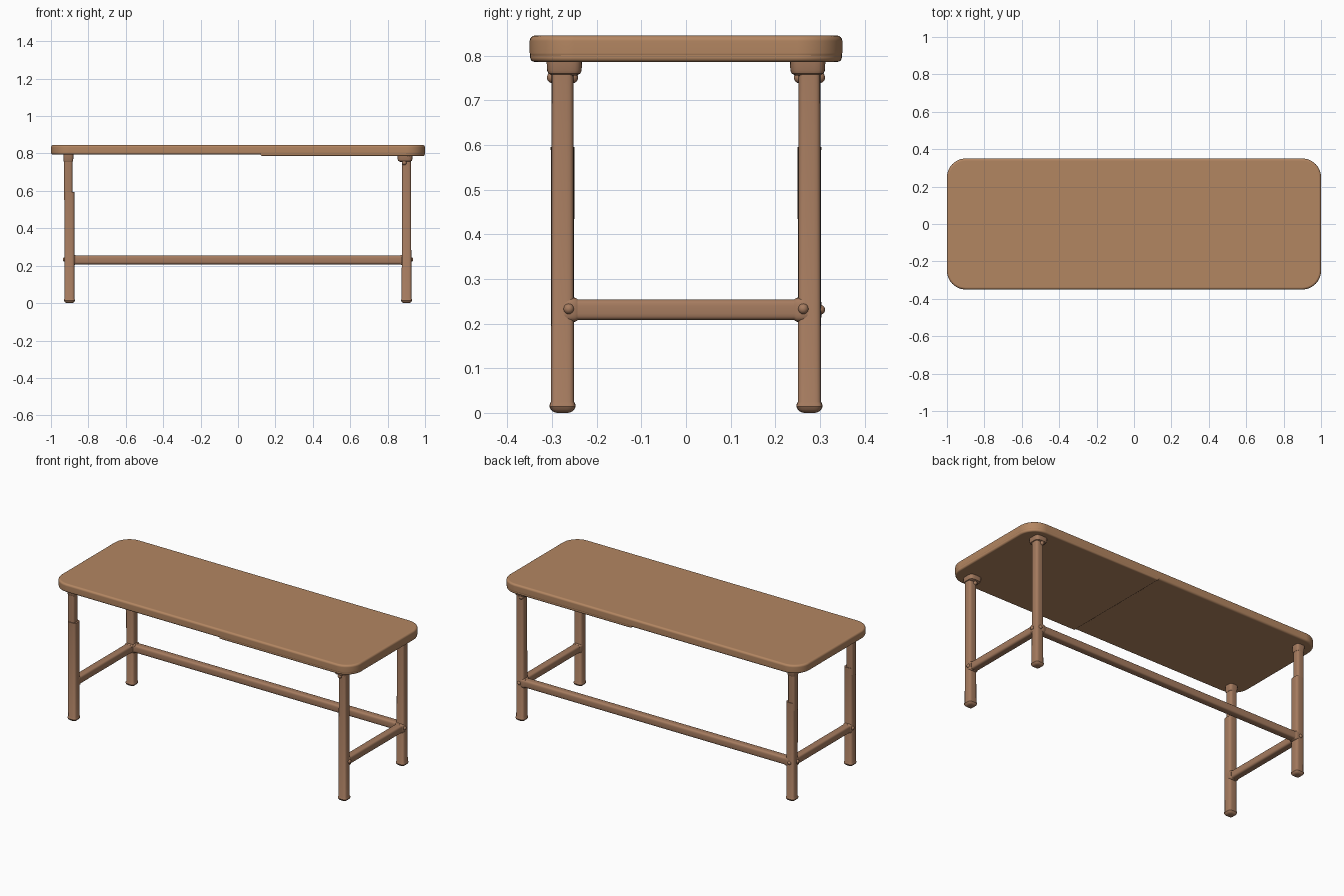
import bpy, bmesh, math
from mathutils import Vector

cube = bpy.data.objects.get("Cube")
if cube:
    bpy.data.objects.remove(cube)


def make_material(name, colour):
    mat = bpy.data.materials.new(name)
    mat.use_nodes = True
    mat.diffuse_color = colour
    mat.node_tree.nodes["Principled BSDF"].inputs["Base Color"].default_value = colour
    return mat


top_wood = make_material("light brown wood", (0.45, 0.237, 0.12, 1))
frame_wood = make_material("brown wood", (0.38, 0.20, 0.115, 1))


def add_object(name, bm, mat):
    bmesh.ops.recalc_face_normals(bm, faces=bm.faces)
    mesh = bpy.data.meshes.new(name)
    bm.to_mesh(mesh)
    bm.free()
    mesh.materials.append(mat)
    obj = bpy.data.objects.new(name, mesh)
    bpy.context.collection.objects.link(obj)
    bpy.ops.object.select_all(action='DESELECT')
    obj.select_set(True)
    bpy.context.view_layer.objects.active = obj
    bpy.ops.object.shade_smooth_by_angle(angle=math.radians(35))
    return obj


def slab(name, low, high, corner, edge, mat):
    """Board with rounded plan corners and softened rims."""
    bm = bmesh.new()
    bmesh.ops.create_cube(bm, size=1)
    for v in bm.verts:
        v.co = Vector([low[i] if v.co[i] < 0 else high[i] for i in range(3)])
    # Only the outer corners at the ends of the table are rounded
    upright = [e for e in bm.edges
               if abs(e.verts[0].co.z - e.verts[1].co.z) > 0.001
               and abs(e.verts[0].co.x) > 0.9]
    bmesh.ops.bevel(bm, geom=upright, offset=corner, segments=10,
                    affect='EDGES', profile=0.5)
    rims = [e for e in bm.edges
            if abs(e.verts[0].co.z - e.verts[1].co.z) < 0.001]
    bmesh.ops.bevel(bm, geom=rims, offset=edge, segments=4,
                    affect='EDGES', profile=0.5)
    obj = add_object(name, bm, mat)
    # Keep the broad faces flat while the rims stay smooth
    obj.modifiers.new("flat broad faces", 'WEIGHTED_NORMAL').keep_sharp = True


def soften(c):
    """Pull a circle coordinate out towards a rounded square."""
    return math.copysign(math.sqrt(abs(c)), c)


def post(name, start, direction, profile, sides=24):
    """Loft rounded squares from (distance, half width) pairs and cap the ends."""
    bm = bmesh.new()
    turn = Vector(direction).to_track_quat('Z', 'Y')
    rings = []
    for dist, half in profile:
        ring = []
        for i in range(sides):
            a = math.tau * (i + 0.5) / sides
            p = Vector((half * soften(math.cos(a)), half * soften(math.sin(a)), dist))
            ring.append(bm.verts.new(Vector(start) + turn @ p))
        rings.append(ring)
    for a, b in zip(rings, rings[1:]):
        for i in range(sides):
            j = (i + 1) % sides
            bm.faces.new((a[i], a[j], b[j], b[i]))
    bm.faces.new(rings[0])
    bm.faces.new(rings[-1])
    add_object(name, bm, frame_wood)


def knob(name, centre, radius):
    bm = bmesh.new()
    bmesh.ops.create_uvsphere(bm, u_segments=14, v_segments=8, radius=radius)
    bmesh.ops.translate(bm, verts=bm.verts, vec=centre)
    add_object(name, bm, frame_wood)


# Table top with a slightly thicker underside on one half
slab("table_top", (-1, -0.35, 0.794), (1, 0.35, 0.845), 0.1, 0.012, top_wood)
slab("underside_panel", (0.12, -0.349, 0.786), (0.999, 0.349, 0.825), 0.1, 0.01, top_wood)

LEG_X, LEG_Y, RAIL_Z = 0.901, 0.2765, 0.231
FOOT = [(0, 0.012), (0.002, 0.02), (0.007, 0.026), (0.014, 0.0295),
        (0.02, 0.0285), (0.025, 0.026)]
COLLAR = [(0, 0.026), (0.005, 0.036), (0.012, 0.039), (0.04, 0.04)]
SMALL_COLLAR = [(0, 0.023), (0.006, 0.026), (0.045, 0.027)]
SLEEVE = [(0, 0.026), (0.01, 0.0275), (0.024, 0.027), (0.03, 0.024)]

for sx, side in ((1, "left"), (-1, "right")):
    for sy, end in ((-1, "front"), (1, "back")):
        tag = f"{end}_{side}"
        x, y = sx * LEG_X, sy * LEG_Y
        if sx > 0:
            # Straight leg with a rounded foot and a wide collar with pegs
            post(f"{tag}_leg", (x, y, 0), (0, 0, 1), FOOT + [(0.795, 0.0242)])
            post(f"{tag}_collar", (x - 0.008, y - sy * 0.004, 0.755),
                 (0, 0, 1), COLLAR)
            for n, dy in enumerate((-0.022, 0.022)):
                knob(f"{tag}_collar_peg_{n}", (x - 0.012, y + dy, 0.751), 0.013)
        else:
            # Stepped leg, thinner on its inner side above the step
            post(f"{tag}_leg", (x, y, 0), (0, 0, 1), FOOT + [(0.595, 0.0265)])
            post(f"{tag}_leg_upper", (x - 0.007, y, 0.55), (0, 0, 1),
                 [(0, 0.0228), (0.25, 0.0228)])
            post(f"{tag}_collar", (x - 0.006, y, 0.755), (0, 0, 1), SMALL_COLLAR)
        # Sleeve and peg for the end rail
        post(f"{tag}_end_sleeve", (x, y - sy * 0.004, RAIL_Z), (0, -sy, 0), SLEEVE)
        knob(f"{tag}_outer_peg", (x + sx * 0.024, y - sy * 0.014, RAIL_Z + 0.002), 0.012)
        # Sleeve and peg for the long rail
        if sy > 0:
            post(f"{tag}_long_sleeve", (x - sx * 0.004, y, RAIL_Z), (-sx, 0, 0), SLEEVE)
            knob(f"{tag}_rear_peg", (x, y + 0.024, RAIL_Z), 0.011)
    # Short rail between the two legs of one end
    post(f"{side}_end_rail", (sx * LEG_X, -LEG_Y, RAIL_Z), (0, 1, 0),
         [(0, 0.0235), (2 * LEG_Y, 0.0235)])

# Long rail along the back
post("back_rail", (-LEG_X, LEG_Y, RAIL_Z), (1, 0, 0),
     [(0, 0.0235), (2 * LEG_X, 0.0235)])
